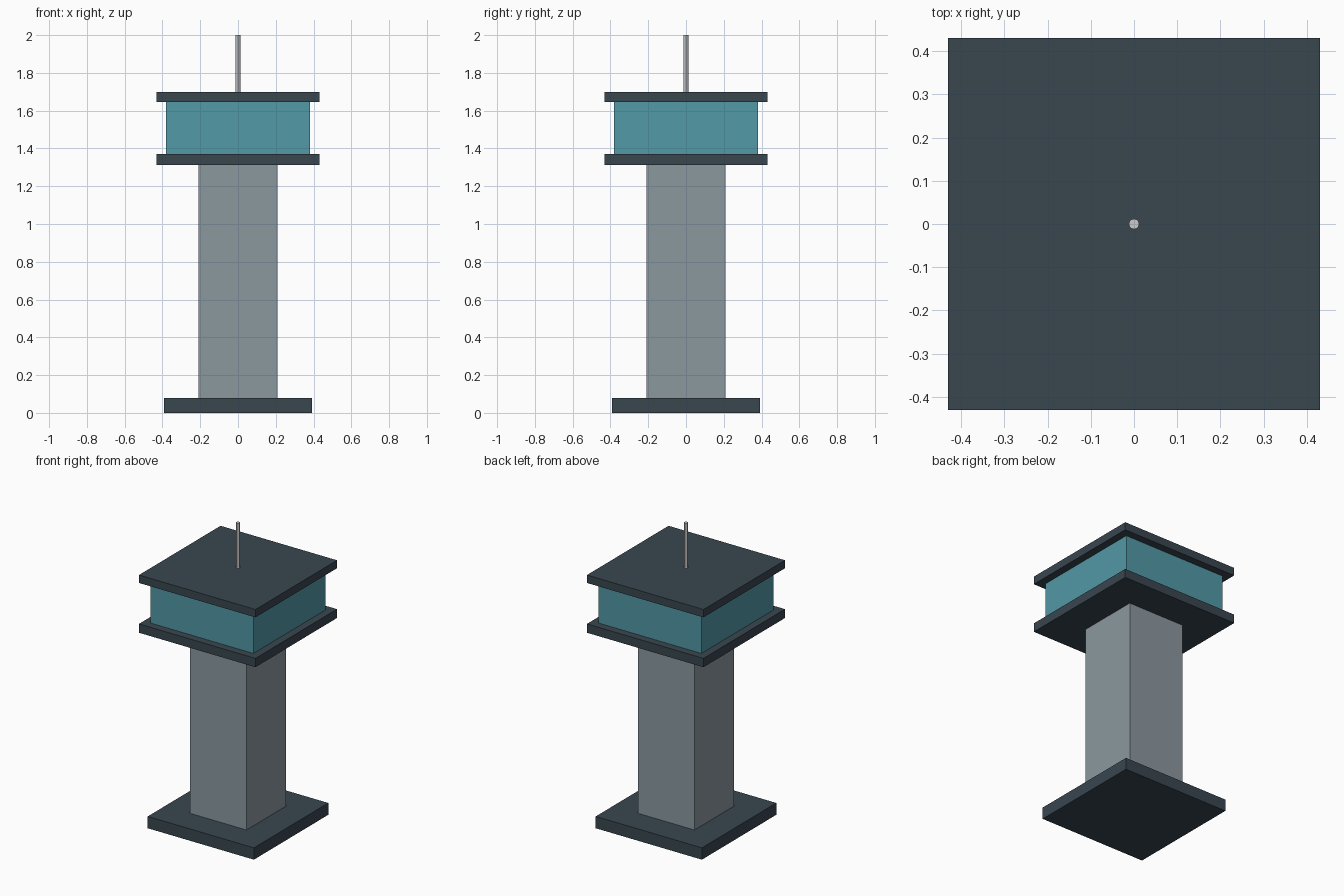
import bpy

if "Cube" in bpy.data.objects:
    bpy.data.objects.remove(bpy.data.objects["Cube"])


def material(name, rgb):
    mat = bpy.data.materials.new(name)
    mat.diffuse_color = (*rgb, 1.0)
    mat.use_nodes = True
    mat.node_tree.nodes["Principled BSDF"].inputs["Base Color"].default_value = mat.diffuse_color
    return mat


def slab(name, half, z0, z1, mat):
    """Square block centred on the z axis, from z0 to z1."""
    bpy.ops.mesh.primitive_cube_add(size=1, location=(0, 0, (z0 + z1) / 2))
    obj = bpy.context.object
    obj.name = name
    obj.scale = (2 * half, 2 * half, z1 - z0)
    bpy.ops.object.transform_apply(location=False, rotation=False, scale=True)
    obj.data.materials.append(mat)


dark = material("dark_slate", (0.041, 0.061, 0.078))
concrete = material("concrete", (0.258, 0.314, 0.347))
glass = material("teal_glass", (0.084, 0.319, 0.381))

# Base, shaft, cabin floor, glazed cabin and roof, stacked bottom to top
slab("base", 0.393, 0.0, 0.079, dark)
slab("shaft", 0.209, 0.079, 1.312, concrete)
slab("cabin_floor", 0.431, 1.312, 1.371, dark)
slab("cabin_windows", 0.38, 1.371, 1.645, glass)
slab("roof", 0.431, 1.645, 1.698, dark)

# Antenna mast on the roof
bpy.ops.mesh.primitive_cylinder_add(vertices=12, radius=0.012, depth=2.0 - 1.698,
                                    location=(0, 0, (2.0 + 1.698) / 2))
mast = bpy.context.object
mast.name = "antenna"
bpy.ops.object.shade_smooth_by_angle()
